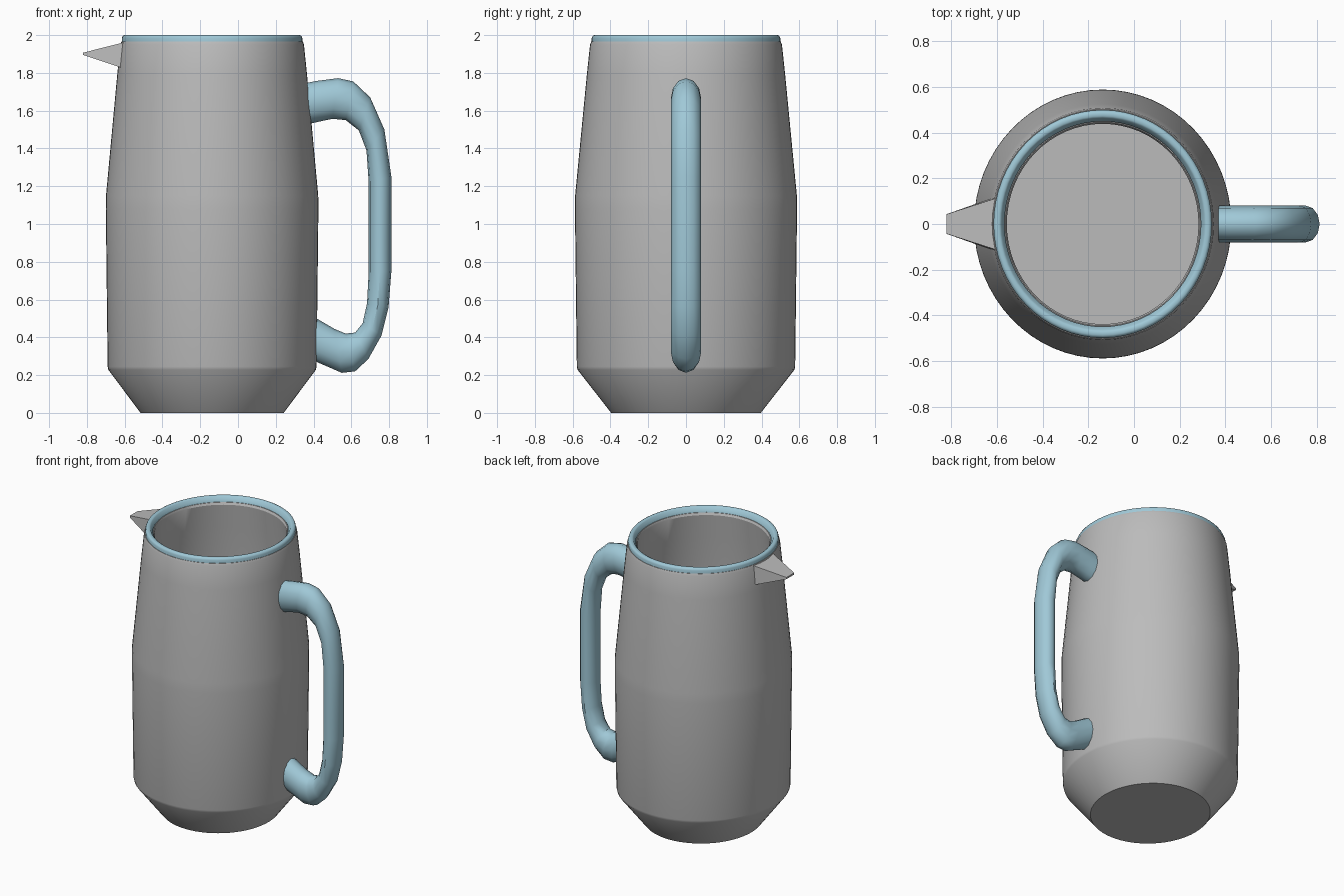
import bpy
import bmesh
from math import cos, sin, pi, radians
from mathutils import Vector

# Remove the default object
default_cube = bpy.data.objects.get("Cube")
if default_cube:
    bpy.data.objects.remove(default_cube, do_unlink=True)

AXIS_X = -0.137       # the vessel stands off centre to leave room for the handle
X_SQUASH = 0.957      # the vessel is slightly oval
HANDLE_HALF_WIDTH = 0.08


def make_material(name, colour):
    material = bpy.data.materials.new(name)
    material.use_nodes = True
    material.diffuse_color = (*colour, 1)
    shader = material.node_tree.nodes["Principled BSDF"]
    shader.inputs["Base Color"].default_value = (*colour, 1)
    shader.inputs["Roughness"].default_value = 0.6
    return material


def finish(name, bm, material, smooth_angle):
    """Turn a bmesh into a shaded object with one material."""
    bmesh.ops.recalc_face_normals(bm, faces=bm.faces)
    mesh = bpy.data.meshes.new(name)
    bm.to_mesh(mesh)
    bm.free()
    mesh.materials.append(material)
    obj = bpy.data.objects.new(name, mesh)
    bpy.context.collection.objects.link(obj)
    bpy.ops.object.select_all(action="DESELECT")
    obj.select_set(True)
    bpy.context.view_layer.objects.active = obj
    bpy.ops.object.shade_smooth_by_angle(angle=radians(smooth_angle))
    return obj


def loft(bm, rings, closed=False):
    """Bridge successive rings of points; cap both ends unless closed."""
    loops = [[bm.verts.new(point) for point in ring] for ring in rings]
    pairs = list(zip(loops, loops[1:]))
    if closed:
        pairs.append((loops[-1], loops[0]))
    else:
        bm.faces.new(loops[0])
        bm.faces.new(loops[-1])
    for lower, upper in pairs:
        count = len(lower)
        for i in range(count):
            j = (i + 1) % count
            bm.faces.new((lower[i], lower[j], upper[j], upper[i]))


def oval(radius, z, sides=64):
    """Horizontal ring around the vessel axis."""
    angles = [2 * pi * i / sides for i in range(sides)]
    return [Vector((AXIS_X + X_SQUASH * radius * cos(a), radius * sin(a), z))
            for a in angles]


def handle_ring(inner, outer, sides=12):
    """Elliptical section spanning an inner and an outer outline point."""
    inner = Vector((inner[0], 0, inner[1]))
    outer = Vector((outer[0], 0, outer[1]))
    centre, half = (inner + outer) / 2, (outer - inner) / 2
    side = Vector((0, HANDLE_HALF_WIDTH, 0))
    angles = [2 * pi * i / sides for i in range(sides)]
    return [centre + half * cos(a) + side * sin(a) for a in angles]


grey = make_material("warm grey", (0.5, 0.5, 0.5))
blue = make_material("pale blue", (0.35, 0.58, 0.68))

# Vessel: outer wall, lip, then the inner wall down to the floor
vessel_profile = [
    (0.396, 0), (0.574, 0.228), (0.578, 0.245), (0.588, 1.08), (0.587, 1.15),
    (0.525, 1.79), (0.508, 1.95), (0.502, 1.965),
    (0.445, 1.965), (0.438, 1.95), (0.455, 1.79),
    (0.525, 1.12), (0.515, 0.25), (0.5, 0.2),
]
bm = bmesh.new()
loft(bm, [oval(r, z) for r, z in vessel_profile])
finish("vessel", bm, grey, 30)

# Rim: rounded ring with a step on its inner side
rim_profile = [
    (0.499, 1.955), (0.499, 1.985), (0.494, 1.996), (0.486, 2),
    (0.472, 2), (0.464, 1.995), (0.46, 1.985), (0.449, 1.975), (0.449, 1.955),
]
bm = bmesh.new()
loft(bm, [oval(r, z) for r, z in rim_profile], closed=True)
finish("rim", bm, blue, 50)

# Spout: wedge narrowing to a short horizontal edge
bm = bmesh.new()
points = []
for side in (-1, 1):
    points += [(-0.59, side * 0.117, 1.965), (-0.61, side * 0.117, 1.825),
               (-0.82, side * 0.043, 1.895), (-0.82, side * 0.043, 1.907)]
right_a, right_b = [[bm.verts.new(p) for p in half]
                    for half in (points[:4], points[4:])]
bm.faces.new(right_a)
bm.faces.new(right_b)
for i in range(4):
    j = (i + 1) % 4
    bm.faces.new((right_a[i], right_a[j], right_b[j], right_b[i]))
finish("spout", bm, grey, 30)

# Handle: inner and outer outline points from the top end to the bottom end
handle_inner = [
    (0.355, 1.525), (0.42, 1.54), (0.5, 1.557), (0.57, 1.55), (0.64, 1.495),
    (0.68, 1.39), (0.692, 1.22), (0.692, 0.75),
    (0.683, 0.58), (0.66, 0.475), (0.62, 0.425), (0.57, 0.42),
    (0.51, 0.445), (0.39, 0.515),
]
handle_outer = [
    (0.355, 1.745), (0.42, 1.758), (0.53, 1.772), (0.61, 1.755), (0.7, 1.67),
    (0.775, 1.5), (0.812, 1.25), (0.812, 0.75),
    (0.797, 0.56), (0.76, 0.41), (0.69, 0.285), (0.62, 0.22),
    (0.55, 0.212), (0.37, 0.29),
]
bm = bmesh.new()
loft(bm, [handle_ring(a, b) for a, b in zip(handle_inner, handle_outer)])
finish("handle", bm, blue, 40)
